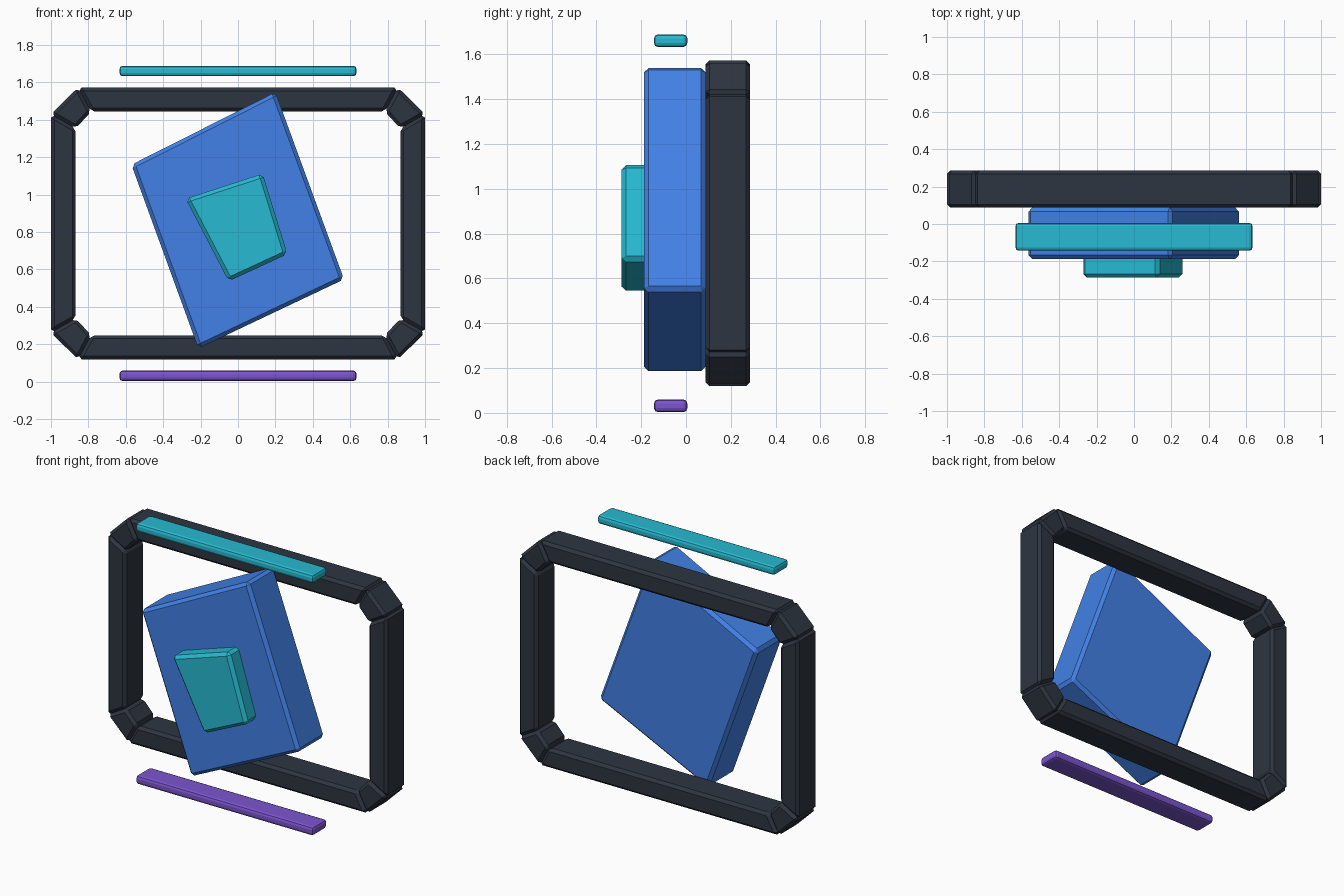
import bpy, bmesh

if "Cube" in bpy.data.objects:
    bpy.data.objects.remove(bpy.data.objects["Cube"])

def material(name, rgb):
    m = bpy.data.materials.new(name)
    m.diffuse_color = (*rgb, 1)
    m.use_nodes = True
    m.node_tree.nodes["Principled BSDF"].inputs["Base Color"].default_value = m.diffuse_color
    return m

DARK = material("dark_slate", (0.027, 0.036, 0.053))
BLUE = material("blue", (0.054, 0.22, 0.8))
TEAL = material("teal", (0.02, 0.49, 0.64))
PURPLE = material("purple", (0.2, 0.09, 0.62))

def slab(name, outline, y0, y1, mat, bevel=0.018, segments=1):
    """Extrude an x-z outline from y0 to y1 and chamfer its edges."""
    bm = bmesh.new()
    face = bm.faces.new([bm.verts.new((x, y0, z)) for x, z in outline])
    ext = bmesh.ops.extrude_face_region(bm, geom=[face])
    verts = [v for v in ext["geom"] if isinstance(v, bmesh.types.BMVert)]
    bmesh.ops.translate(bm, verts=verts, vec=(0, y1 - y0, 0))
    bmesh.ops.recalc_face_normals(bm, faces=bm.faces)
    bmesh.ops.bevel(bm, geom=bm.edges[:], offset=bevel, segments=segments,
                    profile=0.5, affect='EDGES')
    bmesh.ops.recalc_face_normals(bm, faces=bm.faces)
    me = bpy.data.meshes.new(name)
    bm.to_mesh(me)
    bm.free()
    me.materials.append(mat)
    ob = bpy.data.objects.new(name, me)
    bpy.context.collection.objects.link(ob)
    return ob

def rect(x0, x1, z0, z1):
    return [(x0, z0), (x1, z0), (x1, z1), (x0, z1)]

# Frame: eight mitred bars between an outer and an inner octagon
def octagon(w, h, cut_x, cut_z, cz=0.846):
    a, b = w - cut_x, h - cut_z
    pts = [(w, -b), (w, b), (a, h), (-a, h), (-w, b), (-w, -b), (-a, -h), (a, -h)]
    return [(x, cz + z) for x, z in pts]

outer = octagon(1.0, 0.727, 0.145, 0.143)
inner = octagon(0.868, 0.598, 0.083, 0.09)
names = ["frame_right", "frame_corner_top_right", "frame_top", "frame_corner_top_left",
         "frame_left", "frame_corner_bottom_left", "frame_bottom", "frame_corner_bottom_right"]
for i, name in enumerate(names):
    j = (i + 1) % 8
    slab(name, [outer[i], outer[j], inner[j], inner[i]], 0.087, 0.286, DARK)

# Tilted panel and the smaller plate on its front
slab("tilted_panel", [(-0.57, 1.16), (0.2, 1.548), (0.567, 0.547), (-0.212, 0.178)],
     -0.187, 0.087, BLUE, 0.02)
slab("front_plate", [(-0.28, 0.978), (0.132, 1.112), (0.264, 0.682), (-0.05, 0.537)],
     -0.287, -0.15, TEAL, 0.02)

# Floating bars above and below
slab("upper_bar", rect(-0.634, 0.634, 1.633, 1.689), -0.143, 0.006, TEAL, 0.018, 2)
slab("lower_bar", rect(-0.634, 0.634, 0.003, 0.06), -0.143, 0.006, PURPLE, 0.018, 2)
